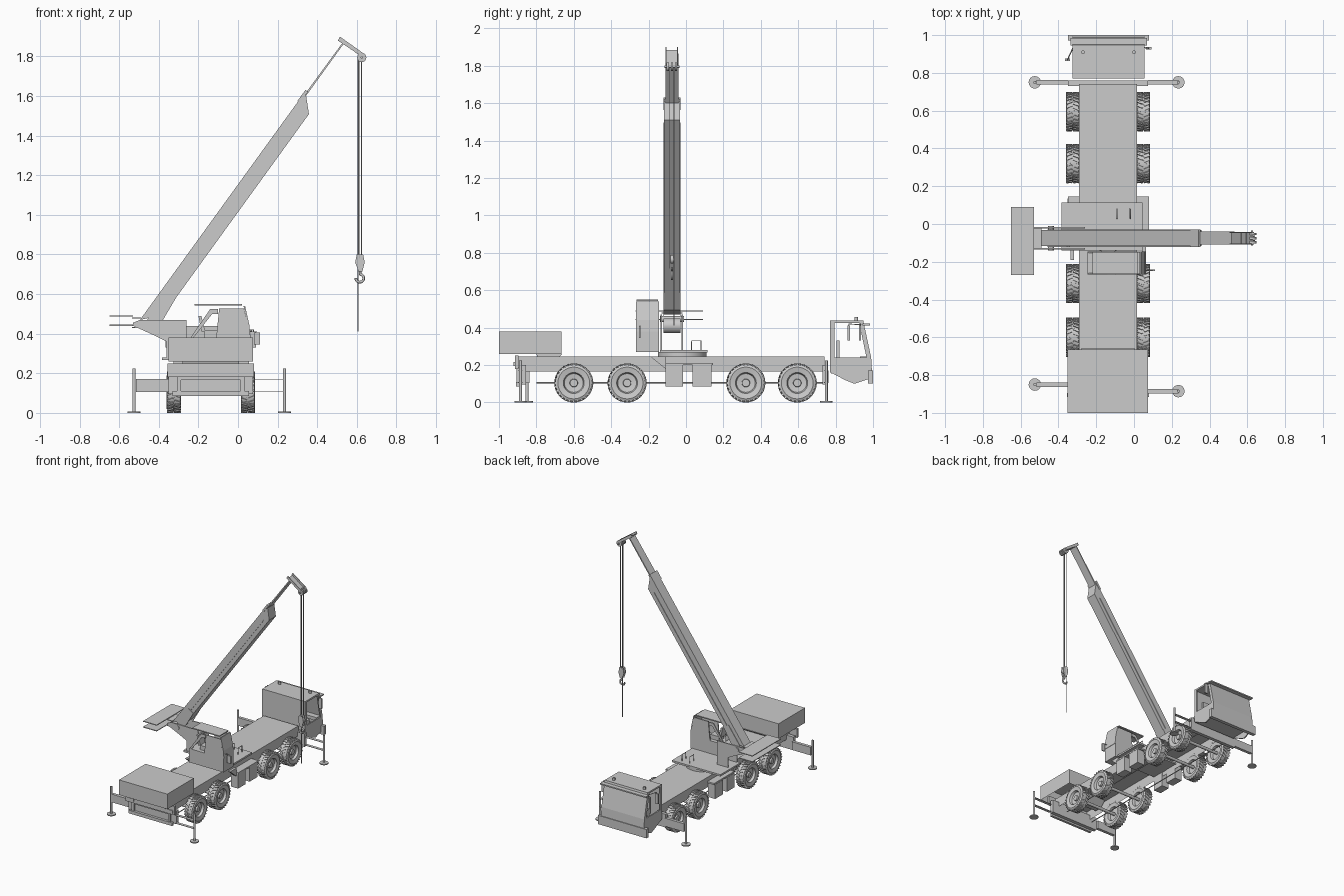
import bpy, bmesh, math
from mathutils import Vector, Matrix

if "Cube" in bpy.data.objects:
    bpy.data.objects.remove(bpy.data.objects["Cube"])

CX = -0.137                       # centre line of the truck
BY = -0.075                       # centre line of the boom


def finish(name, bm, smooth=False):
    bmesh.ops.recalc_face_normals(bm, faces=bm.faces)
    me = bpy.data.meshes.new(name)
    bm.to_mesh(me)
    bm.free()
    ob = bpy.data.objects.new(name, me)
    bpy.context.collection.objects.link(ob)
    if smooth:
        bpy.context.view_layer.objects.active = ob
        ob.select_set(True)
        bpy.ops.object.shade_smooth_by_angle(angle=math.radians(35))
        ob.select_set(False)
    return ob


def prism(name, pts, axis, lo, hi):
    """Extrude a 2D profile along x or y."""
    bm = bmesh.new()
    put = (lambda a, b, c: (c, a, b)) if axis == 'x' else (lambda a, b, c: (a, c, b))
    f = bm.faces.new([bm.verts.new(put(a, b, lo)) for a, b in pts])
    ext = bmesh.ops.extrude_face_region(bm, geom=[f], use_keep_orig=True)
    move = Vector(put(0, 0, hi - lo))
    bmesh.ops.translate(bm, vec=move, verts=[v for v in ext['geom'] if isinstance(v, bmesh.types.BMVert)])
    return finish(name, bm)


def box(name, x, y, z, open_bottom=False):
    bm = bmesh.new()
    bmesh.ops.create_cube(bm, size=1)
    for v in bm.verts:
        v.co = [(a + b) / 2 + c * (b - a) for (a, b), c in zip((x, y, z), v.co)]
    if open_bottom:
        bm.faces.ensure_lookup_table()
        bmesh.ops.delete(bm, geom=[min(bm.faces, key=lambda f: f.calc_center_median().z)], context='FACES')
    return finish(name, bm)


def rod(name, p, q, r, n=12):
    p, q = Vector(p), Vector(q)
    bm = bmesh.new()
    m = Matrix.Translation((p + q) / 2) @ (q - p).to_track_quat('Z', 'Y').to_matrix().to_4x4()
    bmesh.ops.create_cone(bm, cap_ends=True, segments=n, radius1=r, radius2=r, depth=(q - p).length, matrix=m)
    return finish(name, bm, True)


def pipe(name, pts, r):
    cu = bpy.data.curves.new(name, 'CURVE')
    cu.dimensions = '3D'
    cu.bevel_depth = r
    cu.bevel_resolution = 1
    sp = cu.splines.new('POLY')
    sp.points.add(len(pts) - 1)
    for s, p in zip(sp.points, pts):
        s.co = (*p, 1)
    ob = bpy.data.objects.new(name, cu)
    bpy.context.collection.objects.link(ob)
    return ob


# Wheels: lathed tyre and rim with tread lugs
def wheel_mesh():
    bm = bmesh.new()
    prof = [(0, .02), (.02, .02), (.022, .008), (.05, .012), (.056, .03), (.085, .036), (.098, .03),
            (.098, -.03), (.085, -.036), (.056, -.03), (.05, -.01), (0, -.01)]
    vs = [bm.verts.new((x, 0, r)) for r, x in prof]
    es = [bm.edges.new(e) for e in zip(vs, vs[1:])]
    bmesh.ops.spin(bm, geom=vs + es, axis=(1, 0, 0), cent=(0, 0, 0), angle=2 * math.pi, steps=32)
    bmesh.ops.remove_doubles(bm, verts=bm.verts, dist=1e-4)
    for i in range(28):
        for s in (-1, 1):
            a = Matrix.Rotation((i + s * .25) * 2 * math.pi / 28, 4, 'X')
            bmesh.ops.create_cube(bm, size=1, matrix=a @ Matrix.Translation((s * .018, 0, .0995))
                                  @ Matrix.Rotation(s * .4, 4, 'Z') @ Matrix.Diagonal((.032, .011, .009, 1)))
    return finish('wheel', bm, True)


first = wheel_mesh()
for y in (-.6, -.315, .32, .595):
    for s in (1, -1):
        w = first if (y == -.6 and s == 1) else first.copy()
        if w is not first:
            bpy.context.collection.objects.link(w)
        w.location = (CX + s * .187, y, .104)
        w.rotation_euler.z = 0 if s == 1 else math.pi
    rod('axle', (CX - .18, y, .104), (CX + .18, y, .104), .012)

# Chassis, rear box and tail
box('chassis_deck', (-.29, .015), (-.9, .74), (.165, .245), True)
box('rear_box', (-.352, .075), (-1, -.665), (.26, .38), True)
prism('rear_box_support', [(-.8, .26), (-.66, .26), (-.72, .2), (-.78, .2)], 'x', -.28, .005)
box('tail_beam', (-.355, .08), (-.915, -.895), (.18, .25))
box('tail_bumper', (-.33, .055), (-.91, -.89), (.085, .11))
for s in (-1, 1):
    box('tail_light', sorted((CX + s * .14, CX + s * .205)), (-.922, -.912), (.195, .215))
    box('tail_bracket', sorted((CX + s * .15, CX + s * .17)), (-.905, -.89), (.1, .19))
    for y0, y1 in ((-.11, -.015), (.035, .135)):
        box('side_locker', sorted((CX + s * .15, CX + s * .215)), (y0, y1), (.085, .2))
    prism('side_gusset', [(-.19, .245), (-.11, .245), (-.11, .18)], 'x', CX + s * .19 - .01, CX + s * .19 + .01)
    rod('side_rail', (CX + s * .12, -.8, .105), (CX + s * .12, .73, .105), .004, 6)
box('mid_platform', (-.35, .08), (-.11, .145), (.2, .212))

# Outriggers
for y, left_y, right_y in ((.745, .75, .75), (-.87, -.85, -.885)):
    box('outrigger_housing', (-.35, .075), (y - .014, y + .014), (.095, .2))
    box('outrigger_beam_left', (-.515, -.35), (left_y - .012, left_y + .012), (.105, .17))
    for z in (.105, .168):
        box('outrigger_beam_right', (.075, .235), (right_y - .012, right_y + .012), (z, z + .003))
    for x, yy in ((-.525, left_y), (.235, right_y)):
        rod('outrigger_leg', (x, yy, .005), (x, yy, .225), .008)
        rod('outrigger_foot', (x, yy, 0), (x, yy, .008), .033, 16)

# Driver cab: shell panels with open side windows
X0, X1 = -.325, .055
prism('cab_front', [(.935, .435), (.948, .435), (.99, .24), (.996, .13), (.985, .13), (.978, .24)], 'x', X0, X1)
box('cab_roof', (X0, X1), (.77, .948), (.425, .438))
box('cab_back', (X0, X1), (.77, .782), (.16, .43))
box('cab_floor', (X0, X1), (.775, .975), (.155, .165))
for x in (X0, X1 - .01):
    prism('cab_door', [(.775, .16), (.85, .12), (.9, .1), (.99, .13), (.98, .24), (.775, .24)], 'x', x, x + .01)
    prism('cab_front_pillar', [(.925, .43), (.945, .43), (.985, .24), (.965, .24)], 'x', x, x + .01)
    box('cab_rear_pillar', (x, x + .01), (.775, .793), (.24, .43))
for x in (-.25, -.08):
    box('cab_seat', (x, x + .09), (.82, .89), (.165, .24))
    box('cab_seat_back', (x, x + .09), (.805, .82), (.2, .33))
box('front_bumper', (-.35, .08), (.972, 1), (.1, .17))
box('sun_visor', (-.335, .07), (.945, .985), (.412, .422))
box('dashboard', (X0 + .01, X1 - .01), (.93, .975), (.22, .245))
for s, y in ((-1, .87), (1, .93)):
    x = CX + s * .215
    box('cab_mirror', (x - .014, x + .014), (y - .006, y + .006), (.33, .41))
    pipe('mirror_arm', [(CX + s * .185, .935, .415), (x, y, .42), (x, y, .33)], .003)
for x in (-.27, 0):
    rod('roof_lamp', (x, .91, .437), (x, .91, .458), .01)

# Turntable and turret
rod('slew_ring', (CX, -.02, .24), (CX, -.02, .27), .13, 32)
box('turntable_plate', (-.385, .045), (-.14, .115), (.266, .28))
for x in (-.09, -.02):
    pipe('grab_handle', [(x, .03, .28), (x, .03, .33), (x, .08, .33), (x, .08, .28)], .003)
turret = [(-.53, .44), (-.53, .455), (-.495, .47), (-.26, .47), (-.26, .27), (-.36, .27), (-.36, .36), (-.42, .39)]
for y in (-.135, -.025):
    prism('turret_side_plate', turret, 'y', y, y + .008)
rod('boom_pivot', (-.44, -.14, .445), (-.44, -.01, .445), .016, 16)
rod('winch_drum', (-.31, -.12, .41), (-.31, -.03, .41), .04, 24)
for z in (.44, .486):
    box('counterweight_plate', (-.65, -.53), (-.27, .09), (z, z + .006))
    box('counterweight_bracket', (-.535, -.49), (-.13, -.02), (z - .01, z - .005))

# Operator cab
Y0, Y1 = -.268, -.145
box('operator_cab_base', (-.245, .06), (Y0, Y1), (.27, .38))
for y in (Y0, Y1 - .008):
    prism('operator_cab_door', [(-.11, .38), (.055, .38), (.05, .44), (.03, .528), (-.095, .528)], 'y', y, y + .008)
    prism('operator_cab_rear_pillar', [(-.24, .38), (-.225, .38), (-.13, .5), (-.1, .5), (-.1, .525), (-.14, .525)],
          'y', y, y + .008)
prism('operator_cab_windscreen', [(.055, .38), (.063, .38), (.058, .44), (.036, .54), (.028, .54), (.05, .44)], 'y', Y0, Y1)
box('operator_cab_roof', (-.22, .02), (Y0 + .004, Y1 - .004), (.542, .55))
box('operator_seat', (-.17, -.09), (Y0 + .03, Y1 - .03), (.38, .415))
prism('operator_seat_back', [(-.185, .41), (-.165, .41), (-.185, .49), (-.2, .49)], 'y', Y0 + .03, Y1 - .03)
box('operator_mirror', (.08, .11), (-.25, -.242), (.345, .405))
pipe('operator_mirror_arm', [(.055, -.246, .41), (.095, -.246, .41), (.095, -.246, .37)], .003)

# Boom, in coordinates along (s) and across (t) its slope
A = math.radians(54.1)


def bp(s, t):
    return (-.495 + s * math.cos(A) + t * math.sin(A), .47 + s * math.sin(A) - t * math.cos(A))


def boom_part(name, pts, half):
    return prism(name, [bp(*p) for p in pts], 'y', BY - half, BY + half)


boom_part('boom_main', [(0, 0), (1.425, 0), (1.342, .082), (.09, .082)], .042)
boom_part('boom_collar', [(1.36, -.004), (1.43, -.004), (1.43, .012), (1.36, .012)], .046)
boom_part('boom_extension', [(1.4, .006), (1.73, .008), (1.73, .016), (1.4, .016)], .034)
for y in (BY - .046, BY + .042):
    prism('boom_side_rib', [bp(*p) for p in ((.1, .045), (1.3, .045), (1.3, .052), (.1, .052))], 'y', y, y + .004)
    prism('boom_foot_plate', [bp(*p) for p in ((.02, .03), (.2, .03), (.2, .082), (.06, .095))], 'y', y, y + .004)

# Boom head with cross plates and sheaves
for y in (BY - .034, BY + .028):
    prism('head_side_plate', [(.505, 1.88), (.515, 1.9), (.635, 1.815), (.625, 1.8)], 'y', y, y + .005)
for i in range(4):
    x, z = .525 + i * .027, 1.872 - i * .019
    prism('head_cross_plate', [(x - .012, z + .008), (x + .024, z - .022), (x + .025, z - .019), (x - .011, z + .011)],
          'y', BY - .03, BY + .03)
for y in (BY - .022, BY, BY + .022):
    rod('head_sheave', (.625, y - .006, 1.795), (.625, y + .006, 1.795), .023, 20)
rod('head_pin', (.625, BY - .04, 1.795), (.625, BY + .04, 1.795), .006)

# Hoist ropes and hook block
for x, y, z in ((.606, BY + .012, .41), (.612, BY - .012, .78), (.624, BY + .012, .78)):
    rod('hoist_rope', (x, y, z), (x, y, 1.79), .0025, 6)
for y in (BY - .014, BY + .01):
    prism('hook_block_plate', [(.6, .8), (.632, .8), (.64, .76), (.628, .715), (.608, .715), (.592, .76)], 'y', y, y + .004)
rod('hook_sheave', (.617, BY - .008, .765), (.617, BY + .008, .765), .022, 20)
hook = [(.617, BY, .725), (.617, BY, .702)]
hook += [(.615 + .02 * math.cos(a), BY, .68 + .02 * math.sin(a)) for a in [math.radians(80 - 22 * i) for i in range(13)]]
pipe('hook', hook, .007)
